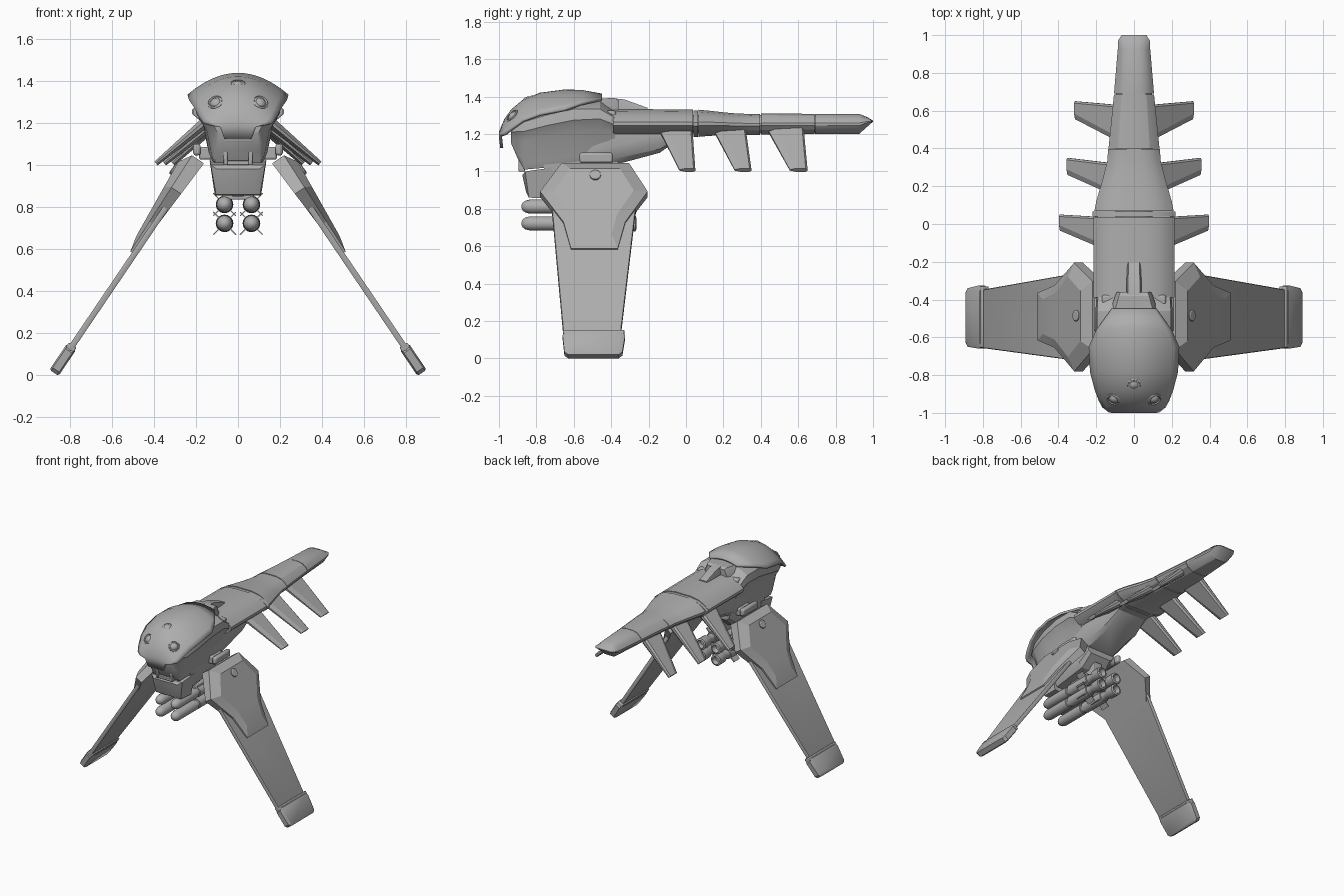
import bpy, bmesh, math
from mathutils import Vector

if "Cube" in bpy.data.objects:
    bpy.data.objects.remove(bpy.data.objects["Cube"])

grey = bpy.data.materials.new("hull grey")
grey.diffuse_color = (0.42, 0.42, 0.42, 1)
grey.use_nodes = True
grey.node_tree.nodes["Principled BSDF"].inputs["Base Color"].default_value = grey.diffuse_color


def finish(name, bm, bevel=0.0, thick=0.0, mirror=False, angle=30):
    bmesh.ops.recalc_face_normals(bm, faces=bm.faces)
    me = bpy.data.meshes.new(name)
    bm.to_mesh(me)
    bm.free()
    me.materials.append(grey)
    ob = bpy.data.objects.new(name, me)
    bpy.context.collection.objects.link(ob)
    if thick:
        m = ob.modifiers.new("thickness", 'SOLIDIFY')
        m.thickness, m.offset = thick, 0
    if bevel:
        m = ob.modifiers.new("bevel", 'BEVEL')
        m.width, m.segments = bevel, 2
    if mirror:
        ob.modifiers.new("mirror", 'MIRROR')
    bpy.ops.object.select_all(action='DESELECT')
    ob.select_set(True)
    bpy.context.view_layer.objects.active = ob
    bpy.ops.object.shade_smooth_by_angle(angle=math.radians(angle))
    return ob


def loft(name, rings, closed=True, **kw):
    """Skin a list of equal-length point rings, capping the ends when closed."""
    bm = bmesh.new()
    vs = [[bm.verts.new(p) for p in r] for r in rings]
    n = len(rings[0])
    for a, b in zip(vs, vs[1:]):
        for i in range(n if closed else n - 1):
            j = (i + 1) % n
            bm.faces.new((a[i], a[j], b[j], b[i]))
    if closed:
        bm.faces.new(vs[0])
        bm.faces.new(vs[-1])
    return finish(name, bm, **kw)


def box(name, x, y, z, **kw):
    return loft(name, [[(x[0], v, z[0]), (x[1], v, z[0]), (x[1], v, z[1]), (x[0], v, z[1])] for v in y], **kw)


def spin(name, origin, axis, profile, steps=16, **kw):
    """Revolve (distance, radius) pairs about an axis."""
    o, q = Vector(origin), Vector(axis).to_track_quat('Z', 'Y')
    return loft(name, [[o + q @ Vector((r * math.cos(t), r * math.sin(t), d))
                        for t in (2 * math.pi * i / steps for i in range(steps))]
                       for d, r in profile], **kw)


def section(y, w, z0, z1, half):
    """Symmetric cross-section from a normalised right half, bottom to top."""
    right = [(w * a, y, z0 + (z1 - z0) * b) for a, b in half]
    return right + [(-p[0], p[1], p[2]) for p in reversed(right)]


# tail segments
TAIL = [(.45, 0), (.85, .22), (1, .42), (1, .55), (.85, .74), (.62, .92), (.3, 1)]
for name, st in {
    "trunk": [(-.39, .215, 1.18, 1.335), (.037, .215, 1.185, 1.33)],
    "trunk_collar": [(.04, .22, 1.185, 1.325), (.065, .22, 1.185, 1.325)],
    "tail_base": [(.068, .21, 1.185, 1.33), (.12, .2, 1.19, 1.325), (.24, .165, 1.195, 1.312),
                  (.34, .14, 1.195, 1.307), (.396, .138, 1.195, 1.307)],
    "tail_middle": [(.4, .135, 1.197, 1.31), (.686, .106, 1.2, 1.308)],
    "tail_core": [(-.3, .1, 1.2, 1.3), (.75, .095, 1.205, 1.302)],
}.items():
    loft(name, [section(*s, TAIL) for s in st], angle=22)

# tail tip, bevelled to a wedge
tip = [section(.69, .106, 1.2, 1.308, TAIL), section(.925, .086, 1.2, 1.308, TAIL),
       section(.97, .084, 1.24, 1.29, TAIL), section(1.0, .066, 1.266, 1.272, TAIL)]
loft("tail_tip", tip)

# head and neck under the shell
CORE = [(.6, 0), (.68, .12), (.8, .5), (.97, .68), (.93, .85), (.5, 1)]
loft("head_core", [section(*s, CORE) for s in [
    (-.935, .15, 1.15, 1.24), (-.9, .17, 1.07, 1.28), (-.865, .185, 1.01, 1.31), (-.75, .205, 1.02, 1.35),
    (-.6, .21, 1.04, 1.385), (-.46, .21, 1.07, 1.38), (-.38, .205, 1.1, 1.32)]])

# belly hull
BELLY = [(.7, 0), (.9, .2), (1, .6), (1, 1)]
loft("belly", [section(*s, BELLY) for s in [
    (-.62, .13, 1.0, 1.12), (-.5, .15, 1.0, 1.18), (-.4, .155, 1.03, 1.2),
    (-.14, .145, 1.1, 1.2), (-.02, .13, 1.185, 1.2)]])
loft("belly_block", [section(*s, BELLY) for s in [(-.76, .13, .88, 1.08), (-.45, .13, .92, 1.08), (-.36, .12, 1.0, 1.08)]])

# chin box and nose window
loft("chin", [[(-a, y0, z0), (a, y0, z0), (b, y1, z1), (-b, y1, z1)] for y0, y1, z0, z1, a, b in [
    (-.855, -.875, .89, .98, .08, .1), (-.84, -.86, .86, 1.0, .105, .13), (-.72, -.72, .855, 1.02, .11, .135)]])
for s in (-1, 1):
    box("window_side", (s * .05, s * .07), (-.895, -.86), (1.0, 1.13), bevel=.004)
box("window_sill", (-.07, .07), (-.89, -.86), (1.0, 1.02), bevel=.004)
box("window_lintel", (-.07, .07), (-.92, -.86), (1.11, 1.13), bevel=.004)

# curved head shell: y, half width, edge height, crown height
shell = [(-.985, .065, 1.125, 1.127), (-.992, .085, 1.18, 1.185), (-.992, .13, 1.19, 1.21),
         (-.965, .165, 1.2, 1.275), (-.93, .183, 1.228, 1.325), (-.87, .205, 1.27, 1.375),
         (-.78, .228, 1.303, 1.413), (-.65, .235, 1.328, 1.43), (-.56, .195, 1.36, 1.428),
         (-.45, .115, 1.385, 1.408)]
loft("head_shell", [[(w * t, y, e + (c - e) * (1 - t * t)) for t in (i / 8 - 1 for i in range(17))]
                    for y, w, e, c in shell], closed=False, thick=.016, angle=40)

# three lenses set in the shell
for x, y, z, ax in [(0, -.85, 1.378, (0, -.5, .87)), (.105, -.925, 1.295, (.3, -.7, .65)), (-.105, -.925, 1.295, (-.3, -.7, .65))]:
    spin("eye_rim", (x, y, z), ax, [(-.02, .042), (.008, .04), (.012, .034), (.004, .028)])
    spin("eye_lens", (x, y, z), ax, [(-.01, .027), (.006, .027), (.014, .02), (.019, .01), (.02, .002)])

# neck saddle with a narrow tongue
SADDLE = [(1, 0), (1, .6), (.8, 1)]
loft("saddle", [section(*s, SADDLE) for s in [(-.5, .14, 1.28, 1.39), (-.38, .1, 1.28, 1.392), (-.36, .09, 1.28, 1.38)]])
loft("saddle_tongue", [section(*s, SADDLE) for s in [(-.4, .04, 1.3, 1.392), (-.33, .04, 1.3, 1.385), (-.205, .036, 1.3, 1.34)]])
for s in (-1, 1):
    box("saddle_cheek", (s * .1, s * .17), (-.43, -.375), (1.25, 1.325), bevel=.012)


# leg coordinates: side outline (y, z) laid on a sloping plane, pushed out by off
def on_leg(y, z, off):
    return Vector((.178 + (1.04 - z) * .678 + off * .828, y, z + off * .561))


def slab(name, outline, layers, centre=(-.49, .84), **kw):
    """Layers of (offset, shrink, extra offset per unit height)."""
    cy, cz = centre
    rings = []
    for off, k, lean in layers:
        pts = [(cy + (y - cy) * k, cz + (z - cz) * k) for y, z in outline]
        rings.append([on_leg(y, z, off + lean * (z - cz)) for y, z in pts])
    return loft(name, rings, mirror=True, **kw)


slab("leg_blade", [(-.6, 1.0), (-.72, .82), (-.655, .11), (-.35, .11), (-.265, .82), (-.36, 1.0)],
     [(-.014, .985, 0), (-.007, 1, 0), (.007, 1, 0), (.014, .985, 0)])
slab("leg_armour", [(-.665, 1.025), (-.78, .875), (-.655, .715), (-.615, .575), (-.365, .575), (-.325, .715), (-.205, .875), (-.305, 1.025)],
     [(-.02, 1, -.06), (.031, 1, .03), (.06, .74, .1)], centre=(-.49, .83), angle=12)
slab("foot", [(-.645, .135), (-.66, .115), (-.65, .025), (-.63, .011), (-.36, .011), (-.34, .025), (-.325, .115), (-.34, .135)],
     [(-.026, .9, 0), (-.018, 1, 0), (.018, 1, 0), (.026, .9, 0)], centre=(-.49, .075))
slab("foot_cuff", [(-.655, .143), (-.655, .12), (-.33, .12), (-.33, .143)],
     [(-.022, 1, 0), (.022, 1, 0)], centre=(-.49, .125), bevel=.005)

# hip hinge and bolt on each side
for s in (-1, 1):
    box("hip_hinge", (s * .178, s * .213), (-.57, -.39), (1.045, 1.1), bevel=.012)
    box("hip_arm", (s * .12, s * .185), (-.54, -.42), (1.025, 1.085), bevel=.01)
    c = on_leg(-.485, .94, .045)
    spin("hip_bolt", (s * c.x, c.y, c.z), (s * .828, 0, .561), [(-.02, .03), (.032, .03), (.036, .024)])

# three pairs of drooping fins: root y range, tip y range, root x, tip x
for r0, r1, t0, t1, rx, tx in [(-.14, .035, -.035, .05, .14, .39), (.15, .32, .26, .35, .1, .35), (.44, .63, .555, .65, .085, .31)]:
    ring = []
    for x, z, a, b, h in [(rx, 1.215, r0, r1, .018), (tx, 1.007, t0, t1, .008)]:
        ring.append([(x + dx * h, y, z + dx * h * 1.1) for y, dx in
                     [(a, -.3), (a, .3), (a + .03, 1), (b - .01, 1), (b, .4), (b, -.4), (b - .01, -1), (a + .03, -1)]])
    loft("tail_fin", ring, mirror=True, angle=20)

# rocket cluster with cross vanes and pylon
for x in (-.064, .064):
    for z in (.722, .812):
        spin("rocket", (x, -.88, z), (0, 1, 0), [
            (0, .006), (.006, .02), (.02, .031), (.045, .038), (.26, .038), (.262, .032), (.28, .032), (.282, .039),
            (.48, .039), (.482, .032), (.52, .03), (.54, .04), (.61, .042), (.615, .03), (.58, .022)])
        for a in (math.pi / 4, 3 * math.pi / 4):
            u = Vector((math.cos(a), 0, math.sin(a))) * .076
            v = Vector((-math.sin(a), 0, math.cos(a))) * .003
            loft("rocket_vane", [[Vector((x, y, z)) + p for p in (u + v, v - u, -u - v, u - v)] for y in (-.48, -.41)])
box("rocket_pylon", (-.03, .03), (-.66, -.38), (.85, .96), bevel=.006)
box("rocket_rack", (-.075, .075), (-.6, -.42), (.835, .87), bevel=.006)
